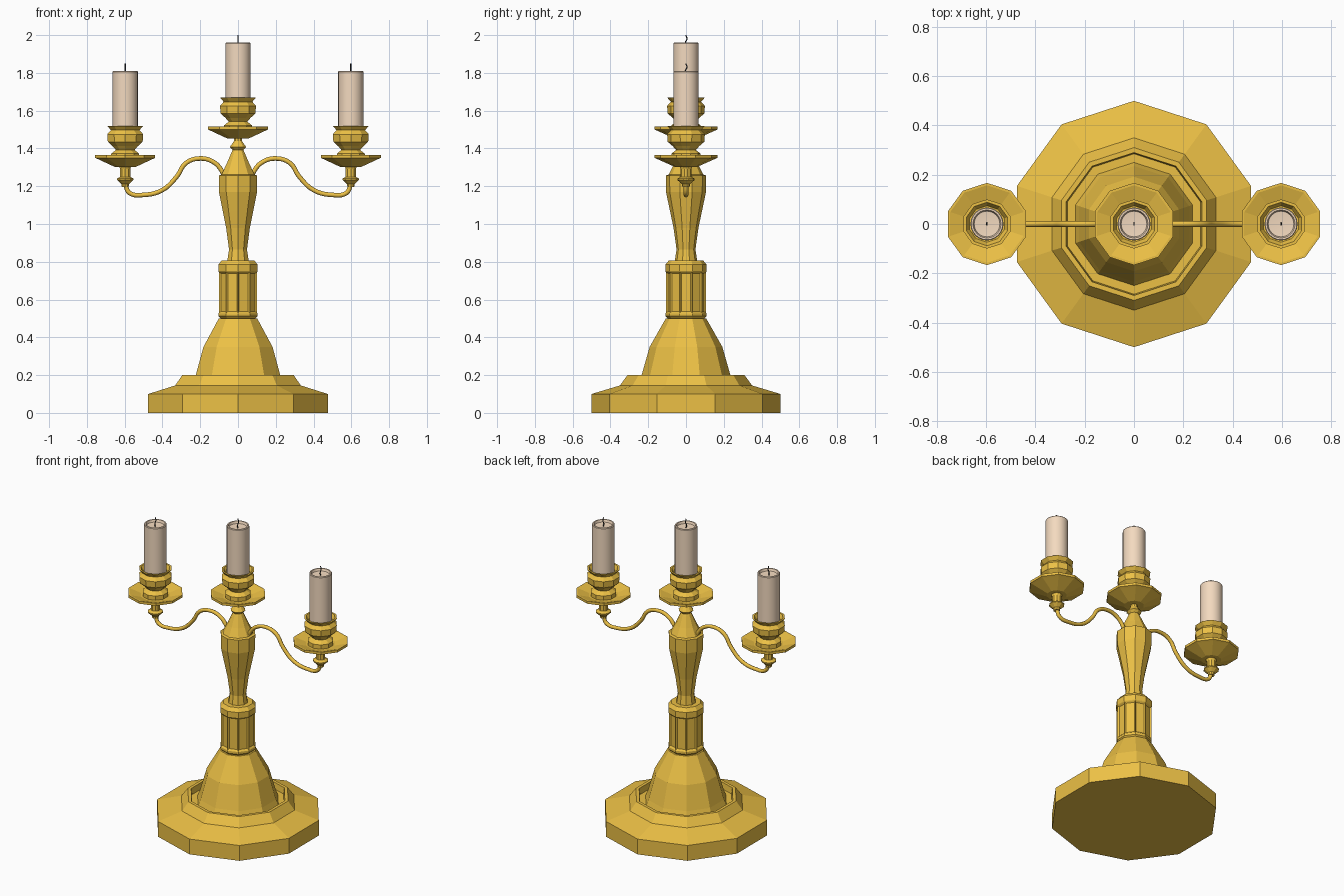
import bpy, bmesh
from math import sin, cos, pi

if "Cube" in bpy.data.objects:
    bpy.data.objects.remove(bpy.data.objects["Cube"])


def material(name, rgb):
    m = bpy.data.materials.new(name)
    m.diffuse_color = (*rgb, 1)
    m.use_nodes = True
    m.node_tree.nodes["Principled BSDF"].inputs["Base Color"].default_value = m.diffuse_color
    return m


GOLD = material("gold", (0.84, 0.53, 0.06))
WAX = material("wax", (0.9, 0.70, 0.52))
WICK = material("wick_black", (0.03, 0.03, 0.03))


def lathe(name, profile, mat, sides=10, loc=(0, 0, 0), panels=None, smooth=False):
    """Spin (radius, z) points; rings with zero radius become a pole.
    panels = (z_low, z_high): faces in that span get recessed panels."""
    bm = bmesh.new()
    rings = []
    for r, z in profile:
        if r == 0:
            rings.append([bm.verts.new((0, 0, z))] * sides)
        else:
            rings.append([bm.verts.new((r * cos(pi / 2 + 2 * pi * i / sides),
                                        r * sin(pi / 2 + 2 * pi * i / sides), z))
                          for i in range(sides)])
    for a, b in zip(rings, rings[1:]):
        for i in range(sides):
            j = (i + 1) % sides
            bm.faces.new(list(dict.fromkeys((a[i], a[j], b[j], b[i]))))
    bm.normal_update()
    if panels:
        faces = [f for f in bm.faces
                 if all(panels[0] - 1e-4 < v.co.z < panels[1] + 1e-4 for v in f.verts)]
        bmesh.ops.inset_individual(bm, faces=faces, thickness=0.011, depth=-0.008)
    bmesh.ops.recalc_face_normals(bm, faces=bm.faces)
    me = bpy.data.meshes.new(name)
    bm.to_mesh(me)
    bm.free()
    me.materials.append(mat)
    ob = bpy.data.objects.new(name, me)
    ob.location = loc
    bpy.context.collection.objects.link(ob)
    if smooth:
        select(ob)
        bpy.ops.object.shade_smooth_by_angle(angle=0.6)
    return ob


def select(ob):
    bpy.ops.object.select_all(action='DESELECT')
    ob.select_set(True)
    bpy.context.view_layer.objects.active = ob


def tube(name, points, radius, mat, loc=(0, 0, 0)):
    """Smooth tube through points, turned into a mesh."""
    cu = bpy.data.curves.new(name, 'CURVE')
    cu.dimensions = '3D'
    cu.bevel_depth = radius
    cu.bevel_resolution = 2
    cu.resolution_u = 5
    cu.use_fill_caps = True
    sp = cu.splines.new('BEZIER')
    sp.bezier_points.add(len(points) - 1)
    for bp, p in zip(sp.bezier_points, points):
        bp.co = p
        bp.handle_left_type = bp.handle_right_type = 'AUTO'
    cu.materials.append(mat)
    ob = bpy.data.objects.new(name, cu)
    ob.location = loc
    bpy.context.collection.objects.link(ob)
    select(ob)
    bpy.ops.object.convert(target='MESH')
    bpy.ops.object.shade_smooth_by_angle(angle=0.8)


# Stepped foot with a groove, and the bell above it
lathe("foot", [(0, 0), (0.5, 0), (0.5, 0.1), (0.35, 0.145), (0.31, 0.2),
               (0.29, 0.2), (0.285, 0.16), (0.25, 0.16), (0.235, 0.2),
               (0.192, 0.35), (0.107, 0.5), (0, 0.5)], GOLD)

# Panelled drum
lathe("drum", [(0, 0.5), (0.096, 0.5), (0.108, 0.512), (0.108, 0.527),
               (0.106, 0.53), (0.106, 0.745), (0.109, 0.75), (0.109, 0.785),
               (0.09, 0.808), (0, 0.808)], GOLD, panels=(0.53, 0.745))

# Baluster stem, shoulder and finial below the middle dish
lathe("stem", [(0, 0.8), (0.06, 0.8), (0.05, 0.865), (0.066, 0.98), (0.085, 1.07),
               (0.106, 1.17), (0.107, 1.257), (0.092, 1.262), (0.065, 1.315),
               (0.035, 1.382), (0.03, 1.392), (0.045, 1.408), (0.022, 1.44),
               (0.02, 1.47), (0, 1.47)], GOLD)


def holder(label, x, dz):
    """Dish, cup, candle and wick; dz lifts the set above the arm height."""
    loc = (x, 0, dz)
    lathe(label + "_dish", [(0, 1.303), (0.06, 1.303), (0.155, 1.345), (0.167, 1.35),
                            (0.167, 1.366), (0.157, 1.366), (0.09, 1.345),
                            (0, 1.345)], GOLD, loc=loc)
    lathe(label + "_cup", [(0, 1.34), (0.078, 1.34), (0.078, 1.372), (0.052, 1.392),
                           (0.07, 1.412), (0.097, 1.435), (0.1, 1.475), (0.08, 1.497),
                           (0.1, 1.52), (0.088, 1.52), (0.074, 1.495), (0, 1.495)],
          GOLD, loc=loc)
    lathe(label + "_candle", [(0, 1.49), (0.067, 1.49), (0.067, 1.806), (0.064, 1.81),
                              (0.057, 1.81), (0.052, 1.795), (0, 1.79)],
          WAX, sides=24, loc=loc, smooth=True)
    tube(label + "_wick", [(0, 0, 1.785), (0, -0.004, 1.81), (0, 0.005, 1.83),
                           (0, -0.001, 1.85)], 0.003, WICK, loc=loc)


holder("middle", 0, 0.15)

# Side branches, mirrored left and right
ARM = [(0.07, 1.24), (0.088, 1.285), (0.13, 1.328), (0.2, 1.347), (0.275, 1.323),
       (0.325, 1.25), (0.4, 1.18), (0.5, 1.154), (0.575, 1.165), (0.597, 1.21)]
for label, s in (("left", -1), ("right", 1)):
    tube(label + "_arm", [(s * x, 0, z) for x, z in ARM], 0.012, GOLD)
    lathe(label + "_socket", [(0, 1.197), (0.019, 1.197), (0.022, 1.212), (0.046, 1.233),
                              (0.046, 1.24), (0.028, 1.25), (0.028, 1.29),
                              (0.033, 1.305), (0, 1.305)], GOLD, loc=(s * 0.597, 0, 0))
    holder(label, s * 0.597, 0)
